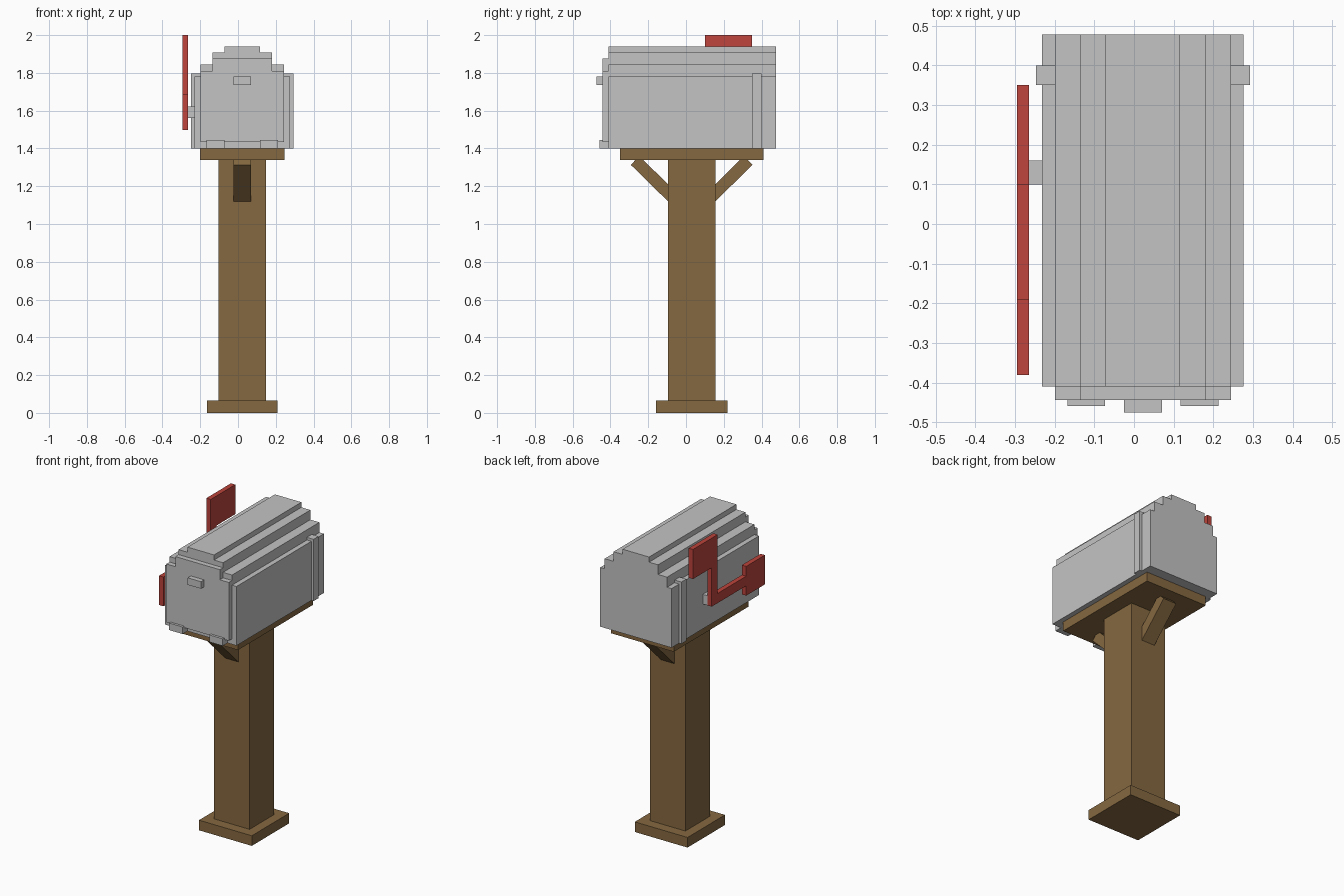
import bpy
import bmesh

if "Cube" in bpy.data.objects:
    bpy.data.objects.remove(bpy.data.objects["Cube"], do_unlink=True)

CX, CY = 0.0225, 0.03   # centre lines of the mailbox and of the post


def material(name, rgb):
    m = bpy.data.materials.new(name)
    m.use_nodes = True
    m.diffuse_color = (*rgb, 1)
    m.node_tree.nodes["Principled BSDF"].inputs["Base Color"].default_value = (*rgb, 1)
    return m


GREY = material("light grey metal", (0.55, 0.55, 0.55))
BROWN = material("brown wood", (0.235, 0.138, 0.052))
RED = material("red paint", (0.51, 0.058, 0.045))


def prism(name, outline, axis, start, end, mat):
    """Extrude a 2D outline along x (outline is y, z) or along y (outline is x, z)."""
    bm = bmesh.new()
    place = (lambda a, b: (start, a, b)) if axis == "x" else (lambda a, b: (a, start, b))
    face = bm.faces.new([bm.verts.new(place(a, b)) for a, b in outline])
    new = bmesh.ops.extrude_face_region(bm, geom=[face])["geom"]
    shift = (end - start, 0, 0) if axis == "x" else (0, end - start, 0)
    bmesh.ops.translate(bm, verts=[g for g in new if isinstance(g, bmesh.types.BMVert)], vec=shift)
    bmesh.ops.recalc_face_normals(bm, faces=bm.faces)
    mesh = bpy.data.meshes.new(name)
    bm.to_mesh(mesh)
    bm.free()
    mesh.materials.append(mat)
    obj = bpy.data.objects.new(name, mesh)
    bpy.context.collection.objects.link(obj)
    return obj


def box(name, x, y, z, mat):
    outline = [(x[0], z[0]), (x[1], z[0]), (x[1], z[1]), (x[0], z[1])]
    return prism(name, outline, "y", y[0], y[1], mat)


def stepped(name, bottom, steps, y, mat):
    """Symmetric stepped arch; each step is (half width, top height)."""
    right, z = [], bottom
    for half, top in steps:
        right += [(half, z), (half, top)]
        z = top
    outline = [(CX + a, b) for a, b in right] + [(CX - a, b) for a, b in reversed(right)]
    return prism(name, outline, "y", y[0], y[1], mat)


# Wooden stand
box("post_base", (-0.165, 0.21), (-0.16, 0.22), (0, 0.065), BROWN)
box("post", (-0.104, 0.149), (-0.095, 0.155), (0.065, 1.34), BROWN)
box("support_board", (-0.2, 0.245), (-0.35, 0.41), (1.34, 1.40), BROWN)

# Diagonal braces, front and back
brace = [(0.10, 1.095), (0.322, 1.313), (0.292, 1.345), (0.262, 1.345), (0.10, 1.185)]
for name, side in (("front_brace", -1), ("back_brace", 1)):
    prism(name, [(CY + side * a, b) for a, b in brace], "x", -0.025, 0.07, BROWN)

# Mailbox body and door
stepped("mailbox_body", 1.40,
        [(0.254, 1.78), (0.222, 1.845), (0.158, 1.907), (0.094, 1.94)], (-0.41, 0.477), GREY)
stepped("door", 1.435, [(0.222, 1.81), (0.158, 1.875)], (-0.443, -0.41), GREY)
box("door_handle", (-0.025, 0.07), (-0.475, -0.443), (1.735, 1.78), GREY)

# Hinges and side straps, mirrored
for name, s in (("left", 1), ("right", -1)):
    hinge = sorted((CX + s * 0.095, CX + s * 0.19))
    box(name + "_hinge", hinge, (-0.459, -0.41), (1.40, 1.445), GREY)
    strap = sorted((CX + s * 0.222, CX + s * 0.27))
    box(name + "_strap", strap, (0.35, 0.40), (1.40, 1.797), GREY)

# Flag with its pivot
box("flag_pivot", (-0.265, -0.23), (0.10, 0.16), (1.56, 1.622), GREY)
flag = [(0.16, 1.56), (0.16, 1.81), (0.35, 1.81), (0.35, 2.0), (0.10, 2.0), (0.10, 1.622),
        (-0.19, 1.622), (-0.19, 1.685), (-0.38, 1.685), (-0.38, 1.497), (-0.19, 1.497), (-0.19, 1.56)]
prism("flag", flag, "x", -0.295, -0.264, RED)
